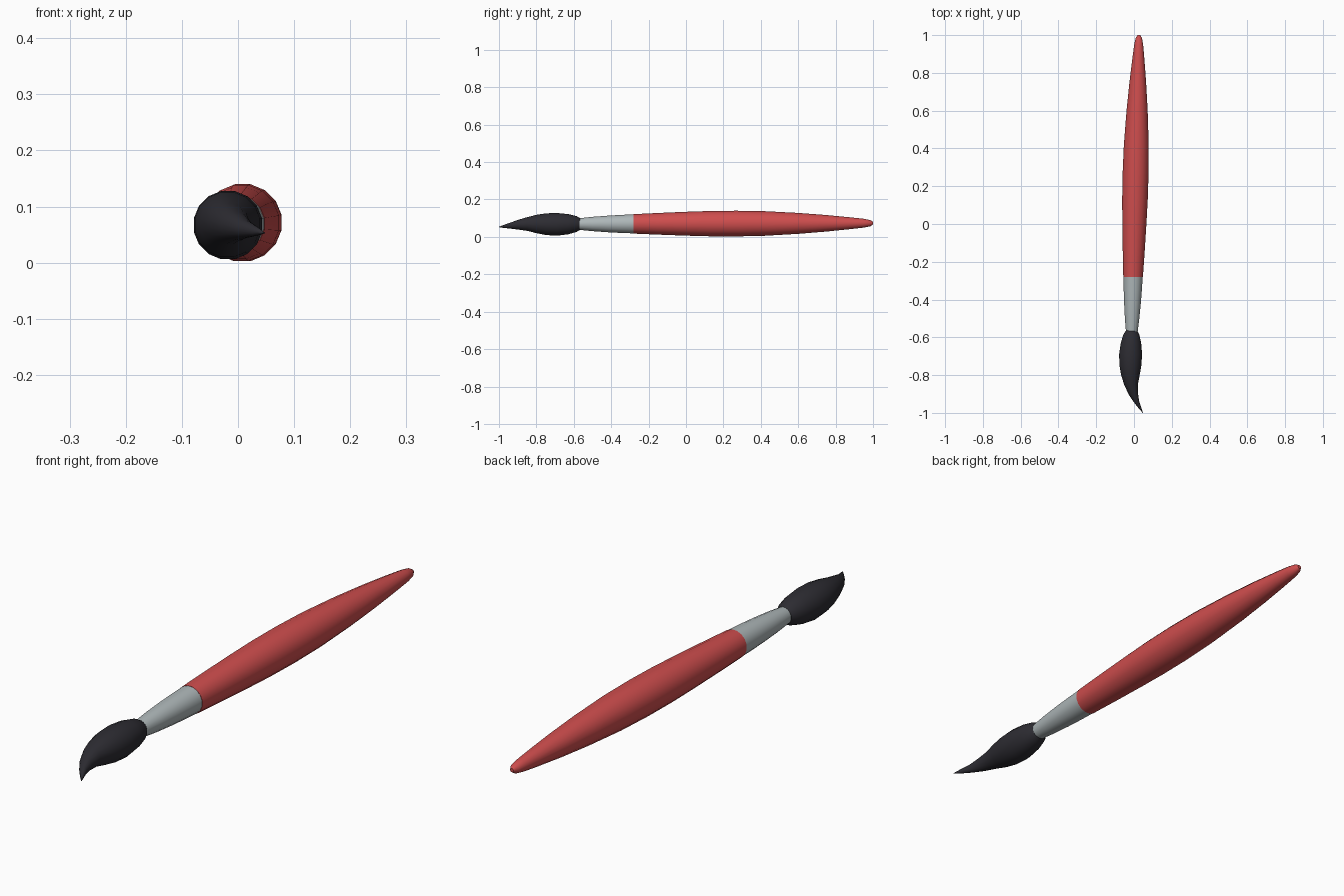
import bpy, bmesh, math

if "Cube" in bpy.data.objects:
    bpy.data.objects.remove(bpy.data.objects["Cube"])

SIDES = 16


def material(name, rgb):
    m = bpy.data.materials.new(name)
    m.diffuse_color = (*rgb, 1)
    m.use_nodes = True
    m.node_tree.nodes["Principled BSDF"].inputs["Base Color"].default_value = m.diffuse_color
    return m


def loft(name, rings, mat):
    """Skin round sections given as (y, centre x, centre z, radius)."""
    bm = bmesh.new()
    loops = []
    for y, cx, cz, r in rings:
        angles = [2 * math.pi * (i + 0.5) / SIDES for i in range(SIDES)]
        loops.append([bm.verts.new((cx + r * math.cos(a), y, cz + r * math.sin(a)))
                      for a in angles])
    for a, b in zip(loops, loops[1:]):
        for i in range(SIDES):
            j = (i + 1) % SIDES
            bm.faces.new((a[i], a[j], b[j], b[i]))
    bm.faces.new(loops[0])
    bm.faces.new(loops[-1])
    bmesh.ops.recalc_face_normals(bm, faces=bm.faces)
    mesh = bpy.data.meshes.new(name)
    bm.to_mesh(mesh)
    bm.free()
    mesh.materials.append(mat)
    obj = bpy.data.objects.new(name, mesh)
    bpy.context.collection.objects.link(obj)
    bpy.ops.object.select_all(action='DESELECT')
    obj.select_set(True)
    bpy.context.view_layer.objects.active = obj
    bpy.ops.object.shade_smooth_by_angle(angle=math.radians(50))
    return obj


def on_axis(profile):
    """Place (y, radius) pairs along the slightly tilted brush axis."""
    return [(y, 0.002 + 0.024 * y, 0.0705 + 0.003 * y, r) for y, r in profile]


red = material("red paint", (0.62, 0.075, 0.075))
metal = material("pale grey metal", (0.42, 0.47, 0.48))
dark = material("charcoal bristle", (0.026, 0.025, 0.032))

# Swelling wooden handle
loft("handle", on_axis([(-0.28, 0.053), (-0.15, 0.059), (0.0, 0.065), (0.13, 0.069),
                        (0.27, 0.070), (0.42, 0.067), (0.6, 0.057), (0.75, 0.045),
                        (0.88, 0.032), (0.95, 0.024), (0.985, 0.017), (1.0, 0.007)]), red)

# Tapered metal ferrule
loft("ferrule", on_axis([(-0.575, 0.031), (-0.5, 0.039), (-0.42, 0.045),
                         (-0.35, 0.049), (-0.275, 0.052)]), metal)

# Bristle head, swelling and then curling to a point
loft("bristles", [(-0.565, -0.013, 0.069, 0.031), (-0.585, -0.014, 0.069, 0.043),
                  (-0.63, -0.016, 0.068, 0.055), (-0.69, -0.018, 0.067, 0.062),
                  (-0.75, -0.019, 0.068, 0.059), (-0.80, -0.019, 0.069, 0.050),
                  (-0.85, -0.016, 0.069, 0.037), (-0.90, -0.004, 0.065, 0.026),
                  (-0.94, 0.012, 0.060, 0.016), (-0.975, 0.032, 0.056, 0.008),
                  (-1.0, 0.047, 0.053, 0.001)], dark)
